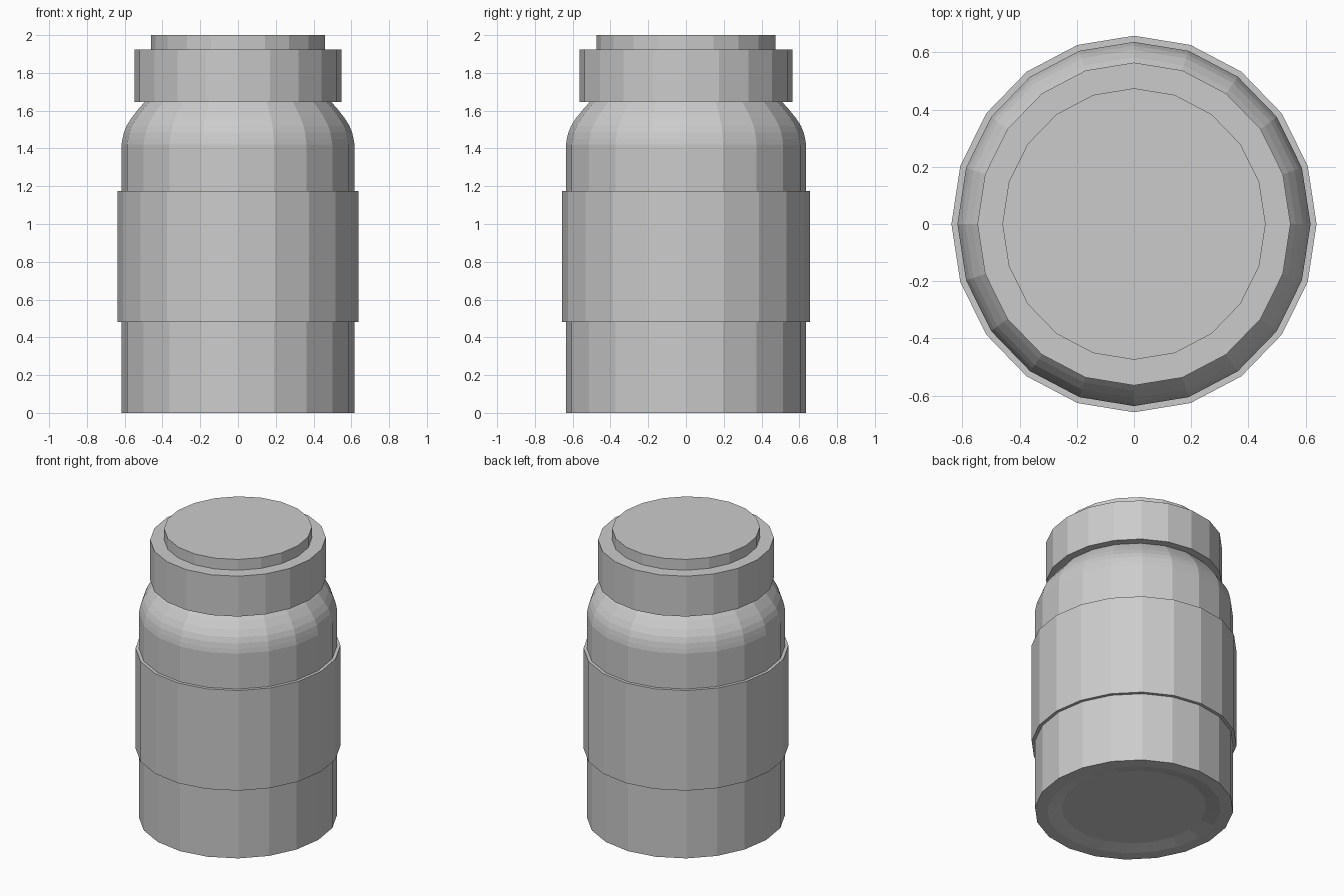
import bpy, bmesh
from math import cos, sin, tau

if "Cube" in bpy.data.objects:
    bpy.data.objects.remove(bpy.data.objects["Cube"])

SIDES = 20
Y_STRETCH = 1.031  # the jar is very slightly deeper than wide


def lathe(name, profile):
    """Revolve (radius, z) points, listed bottom to top, and cap both ends."""
    bm = bmesh.new()
    rings = []
    for r, z in profile:
        rings.append([bm.verts.new((r * cos(tau * i / SIDES),
                                    r * Y_STRETCH * sin(tau * i / SIDES), z))
                      for i in range(SIDES)])
    for low, high in zip(rings, rings[1:]):
        for i in range(SIDES):
            j = (i + 1) % SIDES
            bm.faces.new((low[i], low[j], high[j], high[i]))
    bm.faces.new(rings[0][::-1])
    bm.faces.new(rings[-1])
    bmesh.ops.recalc_face_normals(bm, faces=bm.faces)
    mesh = bpy.data.meshes.new(name)
    bm.to_mesh(mesh)
    bm.free()
    obj = bpy.data.objects.new(name, mesh)
    bpy.context.collection.objects.link(obj)
    return obj


# Jar body: shallow recessed base, straight wall, rounded shoulder, neck
lathe("jar_body", [
    (0.45, 0.02), (0.54, 0.0), (0.617, 0.0), (0.617, 1.42),
    (0.612, 1.45), (0.604, 1.485), (0.59, 1.52), (0.565, 1.56),
    (0.53, 1.605), (0.495, 1.645), (0.48, 1.67),
])

# Wrap-around label band
lathe("label_band", [(0.638, 0.48), (0.638, 1.175)])

# Screw ring and the raised disc on top
lathe("lid_ring", [(0.547, 1.645), (0.547, 1.925)])
lathe("lid_disc", [(0.46, 1.925), (0.46, 2.0)])
